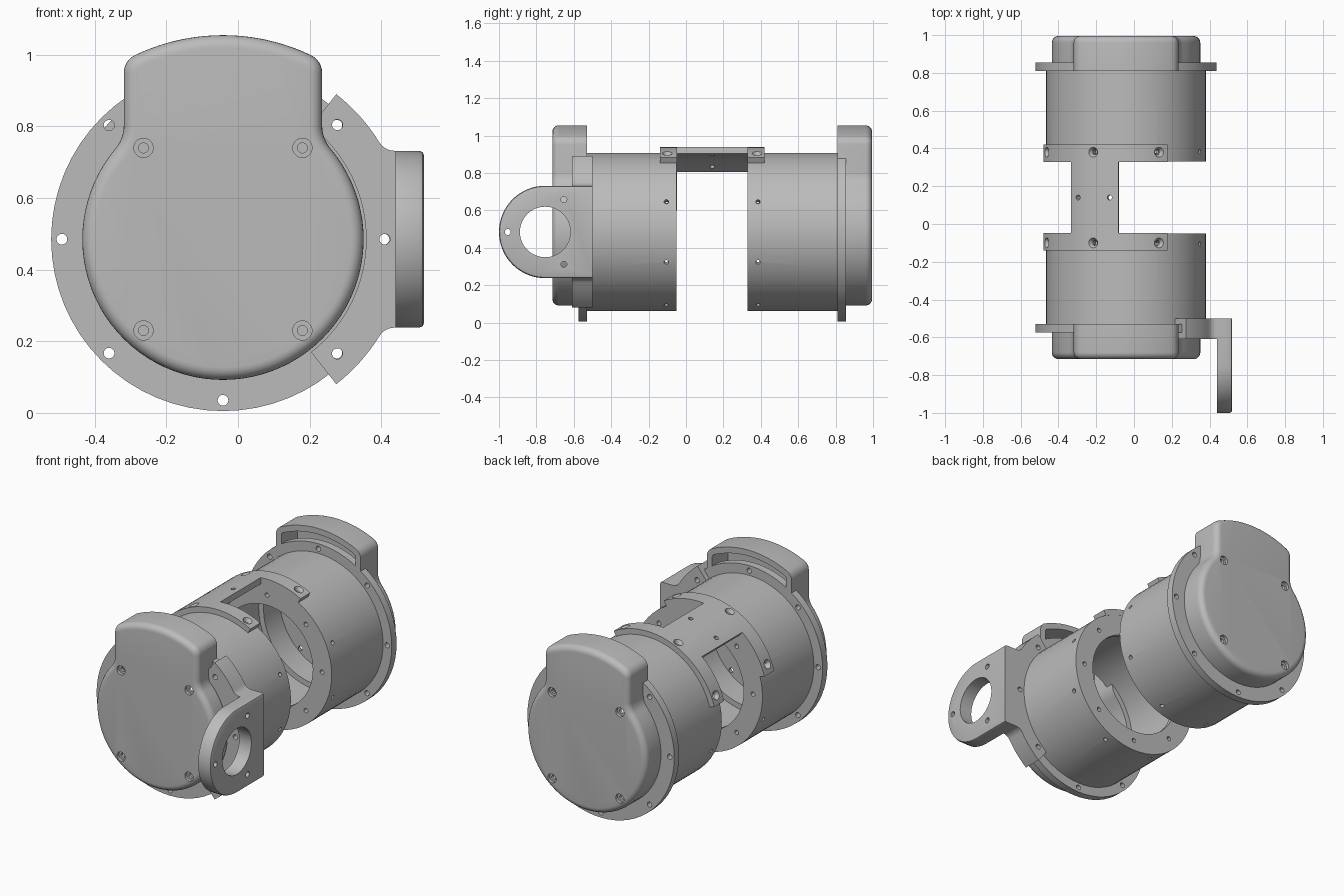
import bpy, bmesh, math
from mathutils import Vector, Matrix

cube = bpy.data.objects.get("Cube")
if cube:
    bpy.data.objects.remove(cube, do_unlink=True)

CENTRE = Vector((-0.042, 0.14, 0.485))   # drum axis, midway between the drums
grey = bpy.data.materials.new("plain_grey")
grey.use_nodes = True
grey.diffuse_color = (0.5, 0.5, 0.5, 1)
grey.node_tree.nodes["Principled BSDF"].inputs["Base Color"].default_value = (0.5, 0.5, 0.5, 1)


def polar(r, deg, cx=0, cz=0):
    a = math.radians(deg)
    return (cx + r * math.cos(a), cz + r * math.sin(a))


def arc(r, start, end, n, cx=0, cz=0):
    return [polar(r, start + (end - start) * i / n, cx, cz) for i in range(n + 1)]


def circle(r, n=64):
    return arc(r, 0, 360, n)[:-1]


def at_y(points, y):
    return [Vector((x, y, z)) for x, z in points]


def loft(bm, rings, closed=False):
    """Skin a run of equal rings; cap the ends, or join last to first."""
    rows = [[bm.verts.new(p) for p in ring] for ring in rings]
    n = len(rows[0])
    pairs = list(zip(rows, rows[1:])) + ([(rows[-1], rows[0])] if closed else [])
    for a, b in pairs:
        for i in range(n):
            j = (i + 1) % n
            bm.faces.new((a[i], a[j], b[j], b[i]))
    if not closed:
        bm.faces.new(rows[0])
        bm.faces.new(rows[-1])


def make(name, bm):
    bmesh.ops.recalc_face_normals(bm, faces=bm.faces)
    mesh = bpy.data.meshes.new(name)
    bm.to_mesh(mesh)
    bm.free()
    mesh.materials.append(grey)
    ob = bpy.data.objects.new(name, mesh)
    ob.location = CENTRE
    bpy.context.collection.objects.link(ob)
    return ob


def hole(bm, start, direction, profile):
    """Round cutter; profile lists (distance along direction, radius)."""
    turn = Vector(direction).to_track_quat('Z', 'Y').to_matrix().to_4x4()
    m = Matrix.Translation(start) @ turn
    loft(bm, [[m @ Vector((x, y, d)) for x, y in circle(r, 20)] for d, r in profile])


def axial_hole(bm, r, deg, y0, y1, radius):
    x, z = polar(r, deg)
    hole(bm, (x, y0, z), (0, 1, 0), [(0, radius), (y1 - y0, radius)])


def radial_hole(bm, deg, y, profile):
    x, z = polar(1, deg)
    hole(bm, (0, y, 0), (x, 0, z), profile)


def finish(ob, steps=(), mirror=False):
    """Apply boolean steps, mirror to the other drum, and shade."""
    for operation, other in steps:
        mod = ob.modifiers.new(operation, 'BOOLEAN')
        mod.operation, mod.object, mod.solver = operation, other, 'EXACT'
        other.hide_render = True
    if mirror:
        mod = ob.modifiers.new("mirror", 'MIRROR')
        mod.use_axis = (False, True, False)
        mod.use_mirror_merge = False
    bpy.context.view_layer.update()
    baked = bpy.data.meshes.new_from_object(ob.evaluated_get(bpy.context.evaluated_depsgraph_get()))
    ob.modifiers.clear()
    ob.data = baked
    for _, other in steps:
        bpy.data.objects.remove(other, do_unlink=True)
    bpy.ops.object.select_all(action='DESELECT')
    ob.select_set(True)
    bpy.context.view_layer.objects.active = ob
    bpy.ops.object.shade_smooth_by_angle(angle=math.radians(30))


# Drum housings: flange, tube wall and inner lip in one turned section
R, FLANGE, LIP = 0.423, 0.48, 0.30
section = [(FLANGE, -0.715), (FLANGE, -0.67), (R, -0.67), (R, -0.19),
           (LIP, -0.19), (LIP, -0.22), (0.39, -0.22), (0.39, -0.715)]
bm = bmesh.new()
loft(bm, [at_y(circle(r), y) for r, y in section], closed=True)
housings = make("drum_housings", bm)
bm = bmesh.new()
for k in range(8):
    axial_hole(bm, 0.45, 45 * k, -0.8, -0.6, 0.015)
    axial_hole(bm, 0.36, 45 * k, -0.23, -0.1, 0.013)
    radial_hole(bm, 22.5 + 45 * k, -0.245, [(0.37, 0.012), (0.5, 0.012)])
finish(housings, [('DIFFERENCE', make("housing_cutter", bm))], mirror=True)


# End covers: round shell with an arched hood, drawn at any inset
def cover_outline(inset):
    r, wall, top = 0.393 - inset, 0.277 - inset, 0.57 - inset
    fillet, corner = 0.1 + inset, 0.055 - inset
    fx = wall + fillet
    fz = math.sqrt((r + fillet) ** 2 - fx ** 2)
    cx = wall - corner
    cz = math.sqrt((top - corner) ** 2 - cx ** 2)
    a = math.degrees(math.atan2(fz, fx))
    b = math.degrees(math.atan2(cz, cx))
    right = (arc(r, -90, a, 32) + arc(fillet, 180 + a, 180, 6, fx, fz)[1:]
             + arc(corner, 0, b, 6, cx, cz) + arc(top, b, 90, 10)[1:])
    return right + [(-x, z) for x, z in right[-2:0:-1]]


ROUND, FRONT, OPEN = 0.035, -0.855, -0.67
rings = [at_y(cover_outline(0), OPEN)]
for i in range(7):
    t = math.radians(15 * i)
    rings.append(at_y(cover_outline(ROUND * (1 - math.cos(t))),
                      FRONT + ROUND * (1 - math.sin(t))))
bm = bmesh.new()
# start inside the shell, come out over the rim and round to the front face
loft(bm, [at_y(cover_outline(0.035), y) for y in (FRONT + 0.035, OPEN)] + rings)
covers = make("end_covers", bm)
bm = bmesh.new()
for sx in (-1, 1):
    for sz in (-1, 1):
        hole(bm, (sx * 0.222, FRONT - 0.01, sz * 0.255), (0, 1, 0),
             [(0, 0.027), (0.028, 0.027), (0.028, 0.014), (0.08, 0.014)])
finish(covers, [('DIFFERENCE', make("cover_cutter", bm))], mirror=True)


# Bridge: curved H-shaped plate joining the drums
def sector(bm, r0, r1, a0, a1, y0, y1):
    outline = arc(r0, a0, a1, 24) + arc(r1, a1, a0, 24)
    loft(bm, [at_y(outline, y0), at_y(outline, y1)])


MID = 112.5
bm = bmesh.new()
sector(bm, 0.42, 0.455, MID - 51.5, MID + 51.5, -0.28, 0.28)
bridge = make("bridge", bm)
bm = bmesh.new()
for side in (-1, 1):
    sector(bm, 0.35, 0.55, MID + side * 17.5, MID + side * 60, -0.188, 0.188)
    radial_hole(bm, MID + side * 11.5, 0, [(0.35, 0.013), (0.55, 0.013)])
    for k in (-45, 0, 45):
        radial_hole(bm, MID + k, side * 0.24, [(0.39, 0.013), (0.435, 0.013), (0.46, 0.03)])
finish(bridge, [('DIFFERENCE', make("bridge_cutter", bm))])

# Side bracket: curved clamp on the front flange with a short arm
Y0, Y1, OUT, HALF, FILLET = -0.75, -0.64, 0.514, 0.247, 0.05
fz = HALF + FILLET
fx = math.sqrt((OUT + FILLET) ** 2 - fz ** 2)
a = math.degrees(math.atan2(fz, fx))
upper = arc(OUT, 52, a, 8) + arc(FILLET, 180 + a, 270, 6, fx, fz)[1:] + [(0.52, HALF)]
outline = arc(0.4, -52, 52, 32) + upper + [(x, -z) for x, z in reversed(upper)]
bm = bmesh.new()
loft(bm, [at_y(outline, Y0), at_y(outline, Y1)])
bracket = make("side_bracket", bm)

# Bracket plate: round-ended and facing sideways
EYE = -0.893


def plate_ring(x, inset):
    pts = arc(HALF - inset, 90, 270, 32, EYE) + [(Y1, inset - HALF), (Y1, HALF - inset)]
    return [Vector((x, y, z)) for y, z in pts]


bm = bmesh.new()
loft(bm, [plate_ring(0.482, 0), plate_ring(0.548, 0), plate_ring(0.558, 0.004), plate_ring(0.562, 0.014)])
plate = make("bracket_plate", bm)
bm = bmesh.new()
through = [(0, 0.016), (0.2, 0.016)]
loft(bm, [[Vector((x, EYE + y, z)) for y, z in circle(0.135)] for x in (0.4, 0.6)])
for deg in (60, 180, 300):
    y, z = polar(0.2, deg, EYE)
    hole(bm, (0.45, y, z), (1, 0, 0), through)
for deg in (-45, 0, 45):
    axial_hole(bm, 0.452, deg, -0.8, -0.6, 0.015)
finish(bracket, [('UNION', plate), ('DIFFERENCE', make("bracket_cutter", bm))])
